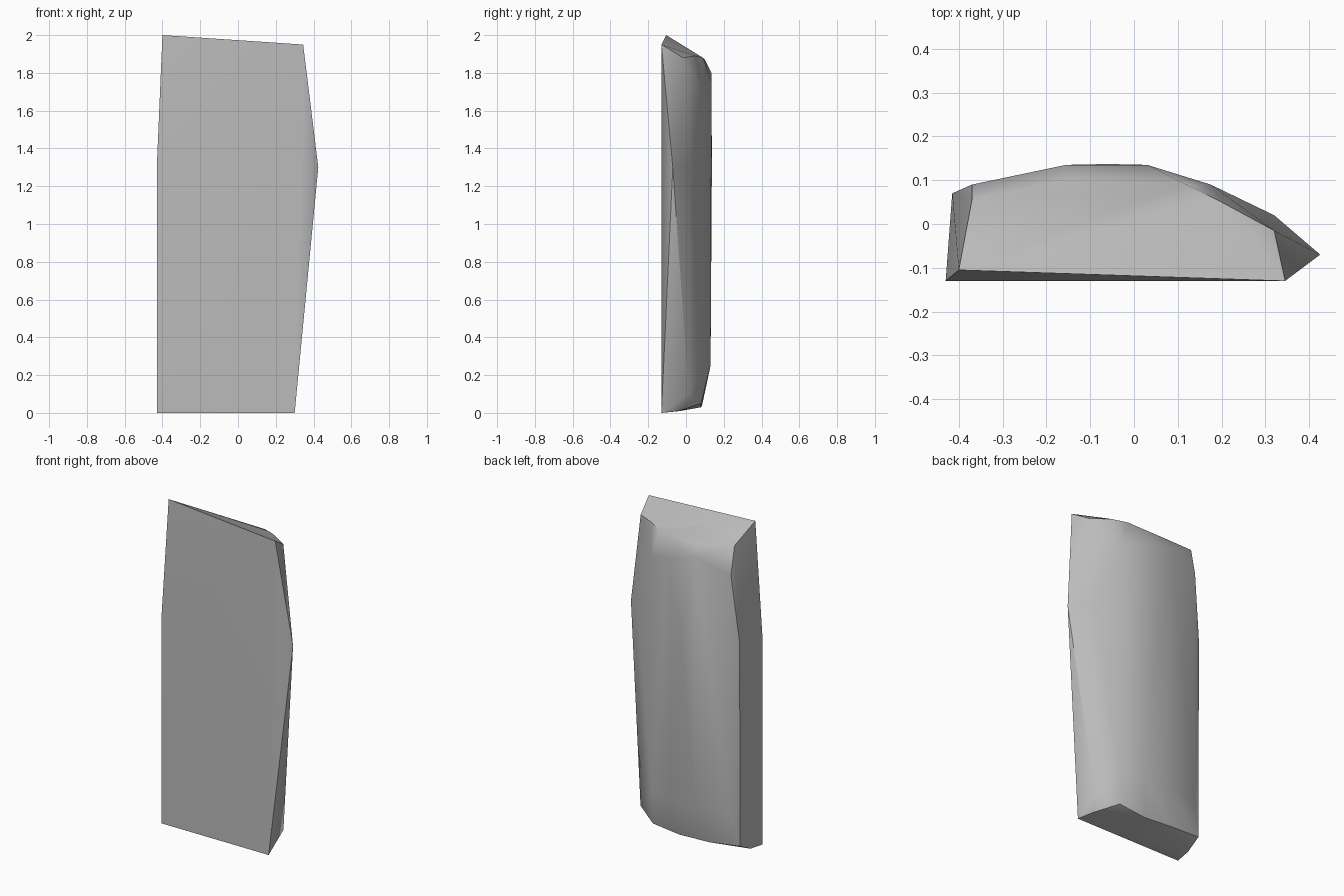
import bpy, bmesh

cube = bpy.data.objects.get("Cube")
if cube:
    bpy.data.objects.remove(cube, do_unlink=True)

# Grey stone colour
stone = bpy.data.materials.new("grey stone")
stone.use_nodes = True
grey = (0.5, 0.5, 0.5, 1)
stone.diffuse_color = grey
stone.node_tree.nodes["Principled BSDF"].inputs["Base Color"].default_value = grey

# Flat front outline, with the bulging corner on the left side
front = [(-.43, -.13, 0), (.30, -.13, 0), (.425, -.07, 1.3),
         (.345, -.13, 1.95), (-.40, -.105, 2), (-.43, -.13, 1.3)]

# Sloping chamfer around the foot
foot = [(.27, -.04, .01), (.30, .015, .1), (.17, .08, .05), (-.01, .08, .03),
        (-.22, .085, .04), (-.42, -.03, .01), (-.415, .065, .06)]

# Rounded back, bulging away from the flat front
back = [(-.155, .13, .25), (.03, .13, .25), (.17, .09, .25),
        (-.155, .135, 1.8), (-.06, .137, 1.3), (.03, .135, 1.75),
        (.175, .09, 1.7), (.32, .02, 1.3), (-.415, .07, 1.32),
        (-.37, .09, 1.73), (-.37, .09, .25)]

# Shoulder below the sloping top
shoulder = [(-.37, .055, 1.9), (-.15, .1, 1.87), (.12, .09, 1.88),
            (.2, .05, 1.89), (.32, -.015, 1.88)]

# Wrap the outlines into one faceted slab
bm = bmesh.new()
for point in front + foot + back + shoulder:
    bm.verts.new(point)
hull = bmesh.ops.convex_hull(bm, input=bm.verts)
spare = {v for v in hull["geom_interior"] + hull["geom_unused"]
         if isinstance(v, bmesh.types.BMVert)}
bmesh.ops.delete(bm, geom=list(spare), context='VERTS')
bmesh.ops.recalc_face_normals(bm, faces=bm.faces)

mesh = bpy.data.meshes.new("stone_slab")
bm.to_mesh(mesh)
bm.free()
mesh.materials.append(stone)
slab = bpy.data.objects.new("stone_slab", mesh)
bpy.context.collection.objects.link(slab)

# Soft back, crisp outer edges
bpy.ops.object.select_all(action='DESELECT')
slab.select_set(True)
bpy.context.view_layer.objects.active = slab
bpy.ops.object.shade_smooth_by_angle(angle=0.6)
